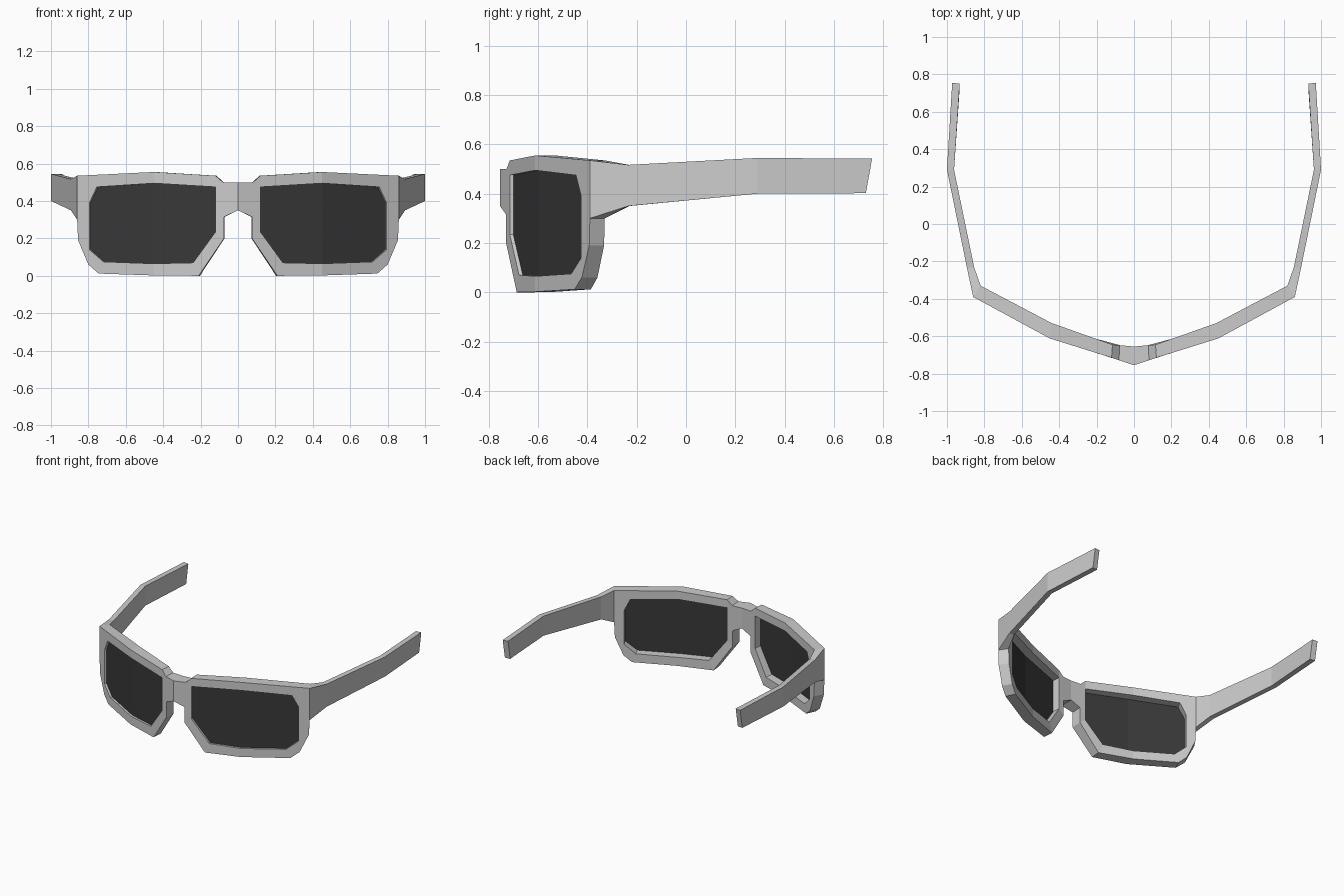
import bpy, bmesh

if "Cube" in bpy.data.objects:
    bpy.data.objects.remove(bpy.data.objects["Cube"])

# bend of the front: x -> front (x, y) and back (x, y), linear between knots
BEND = [(0, 0, -.755, 0, -.655), (.12, .12, -.715, .115, -.645),
        (.45, .45, -.612, .44, -.53), (.86, .86, -.39, .82, -.33)]


def bent(x, z, t):
    """Point at x, z on the bent front; t = 0 front surface, 1 back surface."""
    for a, b in zip(BEND, BEND[1:]):
        if x <= b[0] + 1e-6:
            break
    k = (x - a[0]) / (b[0] - a[0])
    fx, fy, bx, by = (a[i] + (b[i] - a[i]) * k for i in range(1, 5))
    return fx + (bx - fx) * t, fy + (by - fy) * t, z


def build(name, polys, mat=None):
    """Mesh from polygons of points, welded and mirrored across x."""
    bm = bmesh.new()
    cache = {}
    for poly in polys:
        vs = []
        for p in poly:
            key = tuple(round(c, 5) for c in p)
            if key not in cache:
                cache[key] = bm.verts.new(p)
            if cache[key] not in vs:
                vs.append(cache[key])
        if len(vs) > 2:
            bm.faces.new(vs)
    bmesh.ops.recalc_face_normals(bm, faces=bm.faces[:])
    me = bpy.data.meshes.new(name)
    bm.to_mesh(me)
    bm.free()
    ob = bpy.data.objects.new(name, me)
    bpy.context.collection.objects.link(ob)
    m = ob.modifiers.new("Mirror", 'MIRROR')
    m.use_clip = True
    if mat:
        me.materials.append(mat)
    return ob


# rim: outer outline points paired with lens opening points
opening = [(.12, .475), (.45, .495), (.755, .475), (.795, .39), (.795, .14),
           (.72, .075), (.45, .065), (.24, .07), (.12, .235)]
rim = [((.12, .535), 0), ((.45, .555), 1), ((.86, .535), 2), ((.86, .30), 3),
       ((.855, .19), 4), ((.80, .06), 4), ((.745, .012), 5), ((.45, .002), 6),
       ((.21, 0), 7), ((.075, .20), 8), ((.075, .315), 8), ((.08, .50), 0)]
polys = []
n = len(rim)
for i in range(n):
    (o1, a), (o2, b) = rim[i], rim[(i + 1) % n]
    p, q = opening[a], opening[b]
    for t in (0, 1):
        polys.append([bent(*o1, t), bent(*o2, t), bent(*q, t), bent(*p, t)])
    if a != b:
        polys.append([bent(*p, 0), bent(*q, 0), bent(*q, 1), bent(*p, 1)])
    if i not in (2, 10):   # left open where temple and bridge join
        polys.append([bent(*o1, 0), bent(*o2, 0), bent(*o2, 1), bent(*o1, 1)])

# nose bridge
bridge = [(0, .50), (.08, .50), (.075, .315), (0, .35)]
for t in (0, 1):
    polys.append([bent(*p, t) for p in bridge])
for p, q in (bridge[:2], bridge[2:]):
    polys.append([bent(*p, 0), bent(*q, 0), bent(*q, 1), bent(*p, 1)])
build("front_frame", polys)

# lenses, slightly recessed, creased at the bend
dark = bpy.data.materials.new("dark_lens")
dark.diffuse_color = (.04, .04, .04, 1)
dark.use_nodes = True
dark.node_tree.nodes["Principled BSDF"].inputs["Base Color"].default_value = dark.diffuse_color
lens = [bent(*p, .2) for p in opening]
build("lenses", [lens[1:7], lens[6:] + lens[:2]], dark)

# temples: outer x, y, inner x, y, top z, bottom z, lean of bottom edge
stations = [(.86, -.39, .82, -.33, .535, .30, 0),
            (.893, -.235, .855, -.23, .517, .35, 0),
            (1.0, .29, .962, .29, .545, .40, 0),
            (.972, .755, .932, .75, .542, .402, -.025)]
secs = [[(ox, oy, zt), (ix, iy, zt), (ix, iy + d, zb), (ox, oy + d, zb)]
        for ox, oy, ix, iy, zt, zb, d in stations]
polys = [secs[-1]]
for s, e in zip(secs, secs[1:]):
    for j in range(4):
        k = (j + 1) % 4
        polys.append([s[j], s[k], e[k], e[j]])
build("temples", polys)
